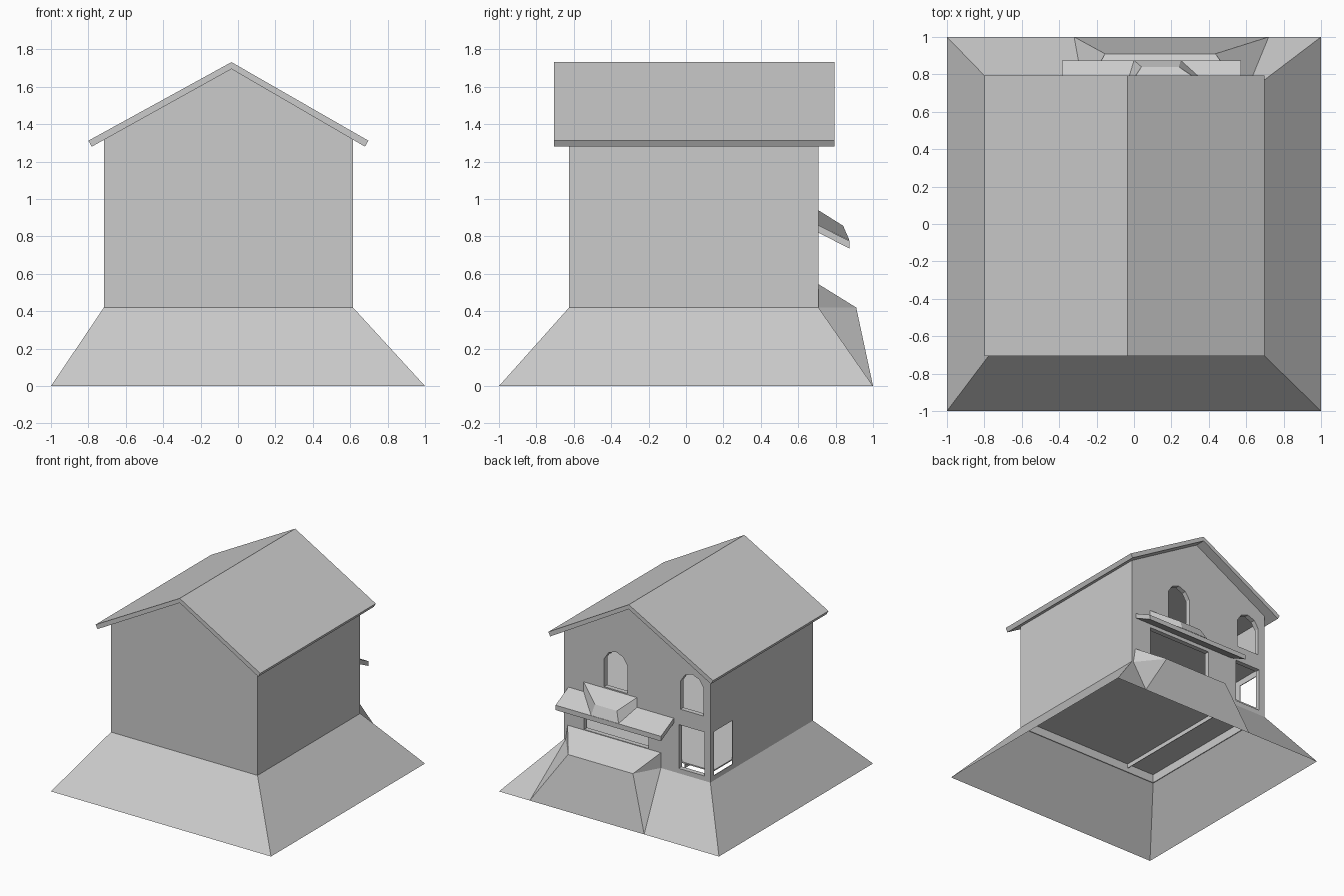
import bpy, bmesh, math
from mathutils import Vector

if "Cube" in bpy.data.objects:
    bpy.data.objects.remove(bpy.data.objects["Cube"])

mat = bpy.data.materials.new("plain grey")
mat.diffuse_color = (0.6, 0.6, 0.6, 1)
mat.use_nodes = True
mat.node_tree.nodes["Principled BSDF"].inputs["Base Color"].default_value = mat.diffuse_color


def finish(name, bm, normals=True):
    if normals:
        bmesh.ops.recalc_face_normals(bm, faces=bm.faces)
    me = bpy.data.meshes.new(name)
    bm.to_mesh(me)
    bm.free()
    ob = bpy.data.objects.new(name, me)
    bpy.context.collection.objects.link(ob)
    me.materials.append(mat)
    return ob


def prism(name, pts, a, b, axis="y"):
    """Extrude a closed profile: (x, z) along y, or (y, z) along x."""
    bm = bmesh.new()
    place = (lambda p, t: (p[0], t, p[1])) if axis == "y" else (lambda p, t: (t, p[0], p[1]))
    f = bm.faces.new([bm.verts.new(place(p, a)) for p in pts])
    r = bmesh.ops.extrude_face_region(bm, geom=[f])
    d = Vector((0, b - a, 0)) if axis == "y" else Vector((b - a, 0, 0))
    bmesh.ops.translate(bm, vec=d, verts=[v for v in r["geom"] if isinstance(v, bmesh.types.BMVert)])
    return finish(name, bm)


def rect(x0, x1, z0, z1):
    return [(x0, z0), (x1, z0), (x1, z1), (x0, z1)]


def box(name, x0, x1, y0, y1, z0, z1):
    return prism(name, rect(x0, x1, z0, z1), y0, y1)


def sheet(name, pts, faces):
    """Open surface from a few points; every face looks up or outwards."""
    bm = bmesh.new()
    vs = [bm.verts.new(p) for p in pts]
    for f in faces:
        face = bm.faces.new([vs[i] for i in f])
        face.normal_update()
        if face.normal.dot(Vector((0, 0.5, 1))) < 0:
            face.normal_flip()
    return finish(name, bm, False)


def cut(ob, cutter):
    cutter.hide_render = True
    m = ob.modifiers.new("cut", "BOOLEAN")
    m.operation, m.solver, m.object = "DIFFERENCE", "EXACT", cutter
    bpy.context.view_layer.objects.active = ob
    bpy.ops.object.modifier_apply(modifier="cut")
    bpy.data.objects.remove(cutter)


# main dimensions; T is the back wall, S the thin other walls
X0, X1, Y0, Y1, ZB = -0.717, 0.615, -0.625, 0.708, 0.42
C, T, S = -0.04, 0.04, 0.006

# hollow flared base
bm = bmesh.new()
low = [bm.verts.new(p) for p in ((-1, -1, 0), (1, -1, 0), (1, 1, 0), (-1, 1, 0))]
top = [bm.verts.new(p) for p in ((X0, Y0, ZB), (X1, Y0, ZB), (X1, Y1, ZB), (X0, Y1, ZB))]
for i in range(4):
    j = (i + 1) % 4
    bm.faces.new((low[i], low[j], top[j], top[i]))
finish("base", bm, False)

# gabled walls, hollowed out
walls = prism("walls", [(X0, ZB), (X1, ZB), (X1, 1.325), (C, 1.70), (X0, 1.325)], Y0, Y1)
cut(walls, prism("hollow", [(X0 + S, 0.3), (X1 - S, 0.3), (X1 - S, 1.6), (C, 2.0), (X0 + S, 1.6)],
                 Y0 + S, Y1 - T))

# arched upper windows with few sides
for cx in (0.143, -0.55):
    arch = [(cx + dx, z) for dx, z in ((-0.105, 0.95), (0.105, 0.95), (0.105, 1.18), (0.065, 1.24),
                                       (0, 1.265), (-0.065, 1.24), (-0.105, 1.18))]
    cut(walls, prism("arch_cutter", arch, 0.6, 0.8))
# lower corner windows and serving hatch
cut(walls, box("back_window_cutter", -0.665, -0.43, 0.6, 0.8, 0.46, 0.82))
cut(walls, box("side_window_cutter", -0.8, -0.65, 0.42, 0.66, 0.46, 0.82))
cut(walls, box("hatch_cutter", -0.155, 0.43, 0.6, 0.8, 0.55, 0.79))

# floors and ceiling, with a beam below the lowest
IX0, IX1, IY0, IY1 = X0 + S, X1 - S, Y0 + S, Y1 - T
box("floor", IX0, IX1, IY0, IY1, 0.49, 0.50)
box("floor_beam", -0.46, -0.455, IY0, IY1, 0.455, 0.495)
box("upper_floor", IX0, IX1, IY0, IY1, 0.87, 0.90)
box("ceiling", IX0, IX1, IY0, IY1, 1.28, 1.29)

# roof
prism("roof", [(-0.80, 1.312), (-0.035, 1.732), (0.697, 1.312), (0.679, 1.28),
               (-0.035, 1.695), (-0.782, 1.28)], -0.707, 0.793)

# awning slab with raised middle
prism("awning", [(Y1, 0.86), (0.875, 0.775), (0.875, 0.735), (Y1, 0.82)], -0.385, 0.573, "x")
sheet("awning_hump", [(-0.05, Y1, 0.86), (0.435, Y1, 0.86), (-0.05, Y1, 0.94), (0.435, Y1, 0.94),
                      (0.04, 0.84, 0.857), (0.24, 0.84, 0.857),
                      (0.0, 0.875, 0.777), (0.25, 0.875, 0.777)],
      [(2, 3, 5, 4), (4, 5, 7, 6), (0, 2, 4, 6), (1, 3, 5, 7)])

# sloping counter skirt that merges into the base
sheet("counter_skirt", [(-0.267, Y1, 0.545), (0.58, Y1, 0.545), (-0.155, 0.91, ZB), (0.435, 0.91, ZB),
                        (-0.155, 1, 0), (0.72, 1, 0), (-0.267, Y1, ZB), (0.6, Y1, ZB), (-0.32, 1, 0)],
      [(0, 1, 3, 2), (2, 3, 5, 4), (0, 2, 6), (2, 4, 8), (2, 8, 6), (1, 3, 7), (3, 5, 7)])
